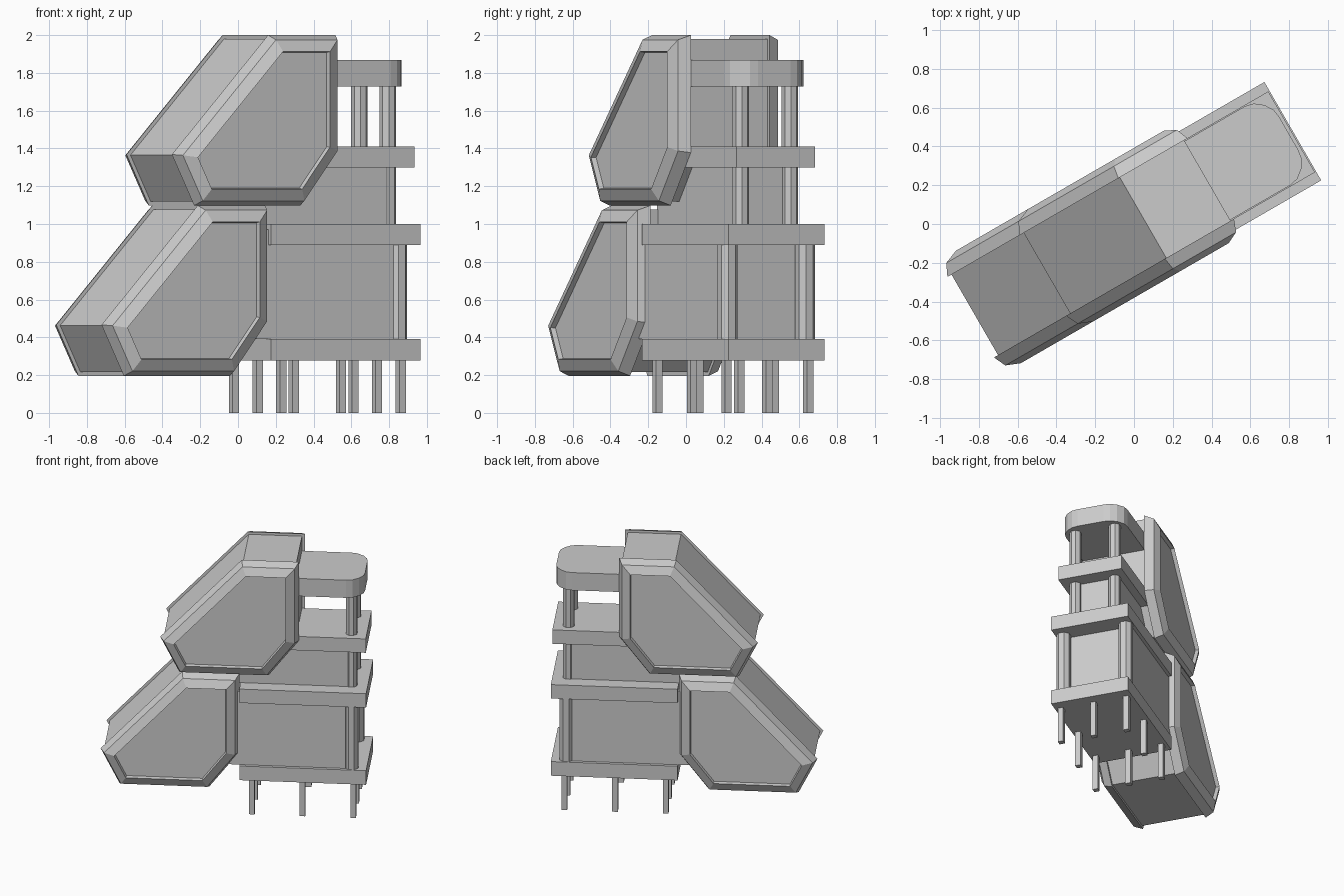
import bpy, bmesh, math
from mathutils import Matrix, Vector

if "Cube" in bpy.data.objects:
    bpy.data.objects.remove(bpy.data.objects["Cube"])

# Everything is laid out in local axes (u along, v across), then turned 30 degrees
TURN = Matrix.Rotation(math.radians(30), 4, 'Z') @ Matrix.Translation((0, 0.005, 0))


def inset(poly, d):
    """Mitred inward offset of a counter-clockwise outline."""
    out = []
    n = len(poly)
    for i in range(n):
        a, b, c = (Vector(poly[(i + k) % n]) for k in (-1, 0, 1))
        e1, e2 = (b - a).normalized(), (c - b).normalized()
        n1, n2 = Vector((-e1.y, e1.x)), Vector((-e2.y, e2.x))
        out.append(b + (n1 + n2) * (d / (1 + n1.dot(n2))))
    return out


def loft(name, rings):
    """Closed solid through a list of equal-length point rings."""
    bm = bmesh.new()
    rows = [[bm.verts.new(p) for p in r] for r in rings]
    n = len(rows[0])
    for a, b in zip(rows, rows[1:]):
        for i in range(n):
            j = (i + 1) % n
            bm.faces.new((a[i], a[j], b[j], b[i]))
    bm.faces.new(rows[0])
    bm.faces.new(rows[-1])
    bmesh.ops.recalc_face_normals(bm, faces=bm.faces)
    me = bpy.data.meshes.new(name)
    bm.to_mesh(me)
    bm.free()
    ob = bpy.data.objects.new(name, me)
    bpy.context.collection.objects.link(ob)
    ob.matrix_world = TURN
    return ob


def prism(name, outline, z0, z1):
    return loft(name, [[(u, v, z) for u, v in outline] for z in (z0, z1)])


def box(name, u0, u1, half, z0, z1):
    return prism(name, [(u0, -half), (u1, -half), (u1, half), (u0, half)], z0, z1)


def column(name, u, v, r, z0, z1):
    pts = [(u + r * math.cos(math.pi * (i + .5) / 4),
            v + r * math.sin(math.pi * (i + .5) / 4)) for i in range(8)]
    return prism(name, pts, z0, z1)


# Two slanted pods with raised rims and sunken side panels
POD = [(-.54, 1.368), (-.404, 1.098), (.245, 1.098), (.46, 1.378), (.46, 2.0), (.048, 2.0)]
HALF = [(-.307, .092), (-.335, .087), (-.305, .025), (-.24, 0), (-.24, .02)]
SECTION = HALF + [(-v, d) for v, d in reversed(HALF)]
for name, du, dz in (("upper_pod", 0, 0), ("lower_pod", -.43, -.902)):
    loft(name, [[(p.x + du, v, p.y + dz) for p in inset(POD, d)] for v, d in SECTION])

# Stacked floor slabs
box("bottom_slab", .035, .949, .293, .278, .39)
box("middle_slab", .035, .949, .293, .89, 1.0)
box("upper_slab", .36, .942, .241, 1.3, 1.41)

# Enclosed storeys between the slabs
box("lower_block", -.04, .80, .268, .39, .97)
box("upper_block", 0, .825, .183, 1.0, 1.3)

# Top cap with rounded outer end
edge = [(.43, -.235), (.80, -.235), (.845, -.225), (.89, -.19), (.918, -.145), (.925, -.1)]
prism("top_cap", edge + [(u, -v) for u, v in reversed(edge)], 1.727, 1.867)

# Corner columns at the open end
for side, s in (("front", -1), ("back", 1)):
    column(f"{side}_lower_column", .84, s * .237, .053, .39, .89)
    column(f"{side}_upper_column", .832, s * .15, .044, 1.0, 1.73)

# Stilts: a three by three grid without the centre
for i, u in enumerate((.123, .488, .853)):
    for j, v in enumerate((-.25, 0, .25)):
        if (i, j) != (1, 1):
            prism(f"stilt_{i}_{j}", [(u + a * .02, v + b * .02) for a, b in
                  ((-1, -1), (1, -1), (1, 1), (-1, 1))], 0, .28)
